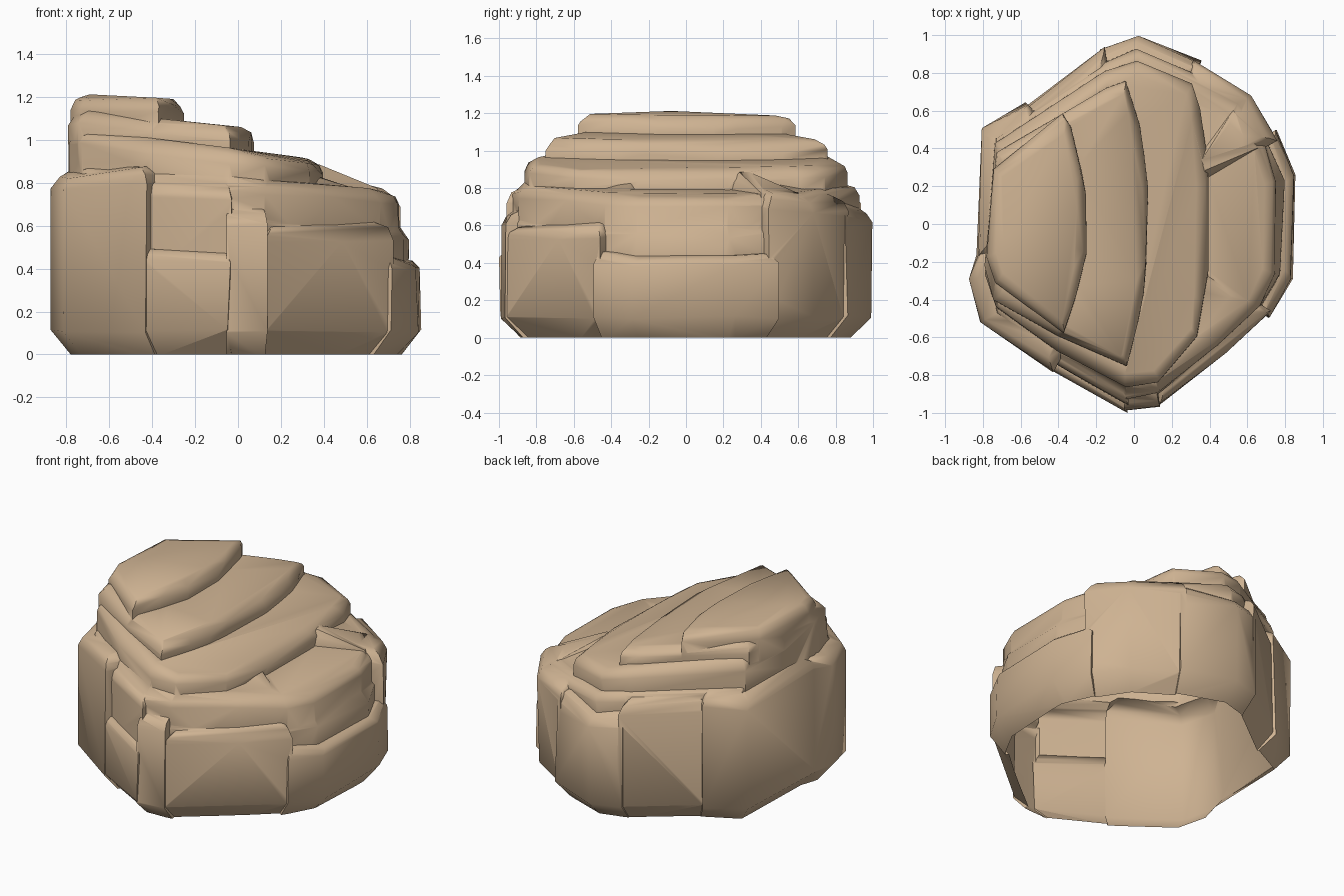
import bpy, bmesh, random
from mathutils import Vector

random.seed(4)
if "Cube" in bpy.data.objects:
    bpy.data.objects.remove(bpy.data.objects["Cube"], do_unlink=True)

stone = bpy.data.materials.new("tan stone")
stone.use_nodes = True
COLOR = (0.62, 0.45, 0.29, 1)
stone.diffuse_color = COLOR
stone.node_tree.nodes["Principled BSDF"].inputs["Base Color"].default_value = COLOR

# Ground plan, counter-clockwise from the right front corner
PLAN = [Vector(p) for p in (
    (-.87, -.3), (-.82, -.52), (-.45, -.78), (-.05, -1), (.14, -.98), (.49, -.7),
    (.73, -.48), (.84, -.28), (.86, .25), (.76, .47), (.62, .7), (.34, .87),
    (.02, 1), (-.17, .94), (-.58, .63), (-.82, .5), (-.83, -.16))]


def wobble(amount):
    return random.uniform(-amount, amount)


def average(points):
    return sum(points, Vector((0, 0))) / len(points)


def chunk(name, points, top, tilt, base, soft):
    """Convex stone block with a chamfered foot, rounded rim and tilted crown."""
    middle = average(points)
    bm = bmesh.new()
    for point in points:
        arm = point - middle
        crown = top + arm.dot(tilt)
        foot = point * 0.87 if base == 0 else point
        rings = [(foot, base - 0.02), (point, base + 0.11)]
        for distance, height in ((0, soft), (soft * 0.35, soft * 0.4), (soft * 1.1, 0)):
            rings.append((middle + arm * max(0.2, 1 - distance / arm.length), crown - height))
        for spot, z in rings:
            bm.verts.new((spot.x + wobble(0.01), spot.y + wobble(0.01), z + wobble(0.01)))
    hull = bmesh.ops.convex_hull(bm, input=bm.verts)
    spare = {v for v in hull["geom_interior"] + hull["geom_unused"]
             if isinstance(v, bmesh.types.BMVert)}
    bmesh.ops.delete(bm, geom=list(spare), context="VERTS")
    bmesh.ops.recalc_face_normals(bm, faces=bm.faces)
    mesh = bpy.data.meshes.new(name)
    bm.to_mesh(mesh)
    bm.free()
    mesh.materials.append(stone)
    ob = bpy.data.objects.new(name, mesh)
    bpy.context.collection.objects.link(ob)
    return ob


def ledge(name, limit, depth, top, slope):
    """Terrace: the shrunken plan cut off by a bowed edge near x = limit."""
    points = [Vector((min(p.x * 0.9, limit - 0.12 * p.y ** 2), p.y * depth)) for p in PLAN]
    return chunk(name, points, top, Vector((-slope, 0)), 0.25, 0.06)


def wall(name, first, last, scale, top, drop=0.2, soft=0.08):
    """Block standing along the plan between two corners, sloping outwards."""
    outer = [PLAN[i % len(PLAN)] * scale for i in range(first, last + 1)]
    centre = average(outer)
    outer = [p + (p - centre) * 0.05 for p in outer]
    inner = [p * 0.5 for p in reversed(outer)]
    return chunk(name, outer + inner, top, centre.normalized() * -drop, 0, soft)


# Main body
body = chunk("boulder", [p * 0.92 for p in PLAN], 0.74, Vector((-0.1, 0)), 0, 0.12)

parts = [
    # Terraces stepping down towards the left side
    ledge("summit_ledge", -0.25, 0.58, 1.19, 0.05),
    ledge("upper_ledge", 0.08, 0.76, 1.08, 0.1),
    ledge("middle_ledge", 0.4, 0.86, 0.96, 0.12),
    ledge("lower_ledge", 0.76, 0.92, 0.82, 0.08),
    # Outer wall blocks
    wall("right_wall", 16, 19, 0.99, 0.88, 0.1),
    wall("right_back_wall", 14, 16, 0.99, 0.87, 0.1),
    wall("rear_corner", 13, 14, 0.98, 0.85),
    wall("front_slab", 2, 3, 0.99, 0.5, 0.1, 0.04),
    wall("front_column", 2, 3, 0.95, 0.86),
    wall("front_pillar", 3, 4, 0.99, 0.76, 0.3),
    wall("front_left_wall", 4, 6, 0.97, 0.65, 0.2),
    wall("left_slab", 6, 9, 0.99, 0.47, 0.15, 0.05),
    wall("left_back_wall", 9, 11, 0.98, 0.8),
    wall("back_wall", 11, 13, 0.99, 0.8, 0.3, 0.1),
    # Lumps on the shoulders
    wall("front_lump", 2, 3, 0.83, 0.99),
    wall("left_lump", 5, 6, 0.87, 0.8),
    wall("back_lump", 9, 10, 0.88, 0.84),
]

# Fuse the blocks into a single stone
bpy.ops.object.select_all(action="DESELECT")
bpy.context.view_layer.objects.active = body
body.select_set(True)
for part in parts:
    fuse = body.modifiers.new("fuse", "BOOLEAN")
    fuse.operation = "UNION"
    fuse.solver = "EXACT"
    fuse.object = part
    bpy.ops.object.modifier_apply(modifier=fuse.name)
    bpy.data.objects.remove(part, do_unlink=True)

# Slice off the underside at ground level, leaving it open
bm = bmesh.new()
bm.from_mesh(body.data)
bmesh.ops.bisect_plane(bm, geom=bm.verts[:] + bm.edges[:] + bm.faces[:],
                       plane_co=(0, 0, 0), plane_no=(0, 0, 1), clear_inner=True)
bm.to_mesh(body.data)
bm.free()
bpy.ops.object.shade_smooth_by_angle(angle=0.9)
